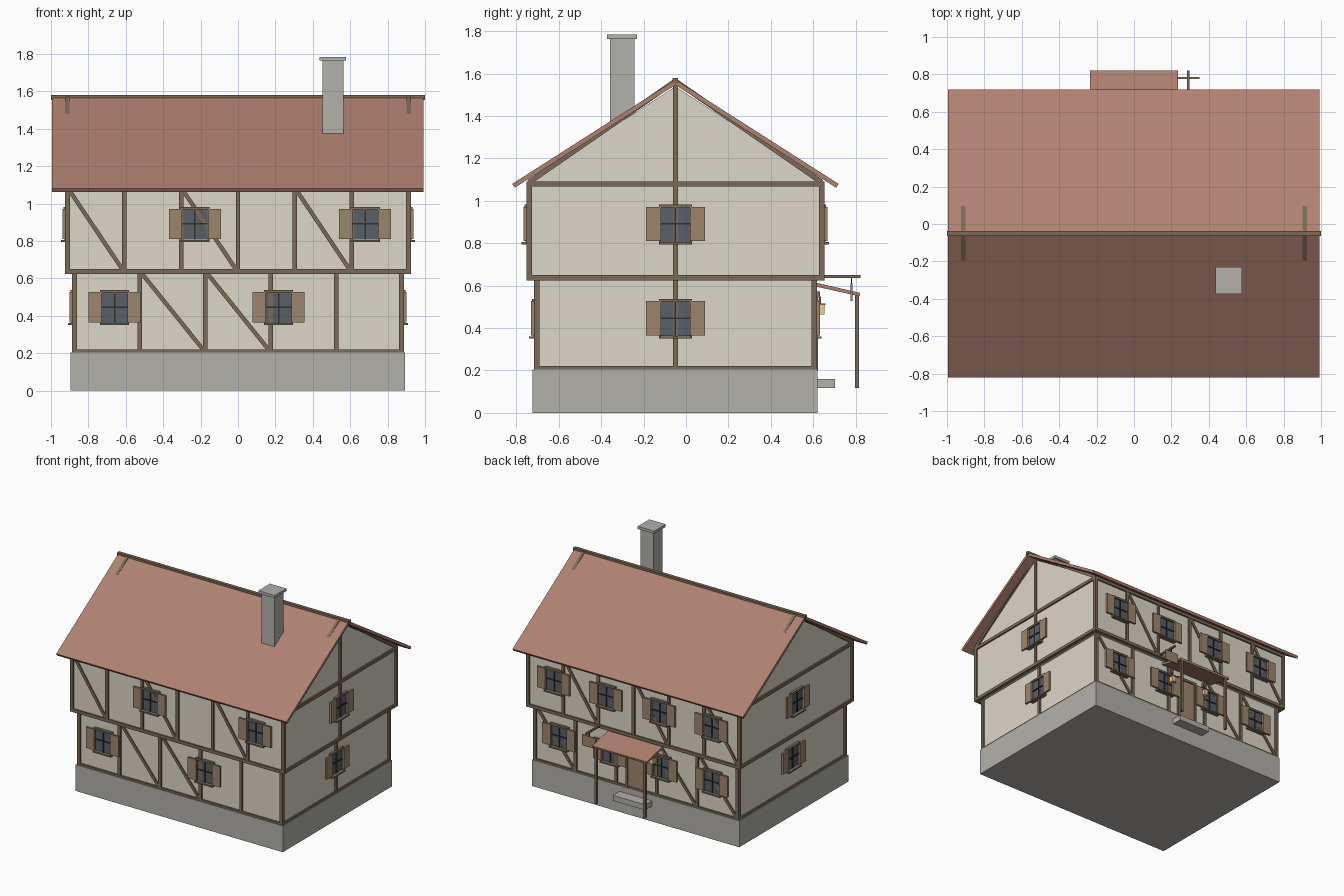
import bpy, bmesh
from math import pi, atan2, hypot
from mathutils import Matrix, Vector

if "Cube" in bpy.data.objects:
    bpy.data.objects.remove(bpy.data.objects["Cube"])

CY = -0.05                     # house axis sits slightly in front of the origin


def material(name, r, g, b):
    m = bpy.data.materials.new(name)
    m.diffuse_color = (r, g, b, 1)
    m.use_nodes = True
    m.node_tree.nodes["Principled BSDF"].inputs["Base Color"].default_value = m.diffuse_color
    return m


STONE = material("stone", 0.45, 0.44, 0.41)
PLASTER = material("plaster", 0.72, 0.68, 0.57)
TIMBER = material("timber", 0.20, 0.145, 0.095)
TILES = material("tiles", 0.43, 0.22, 0.165)
BOARD = material("boards", 0.34, 0.24, 0.155)
GLASS = material("glass", 0.10, 0.115, 0.14)
IRON = material("iron", 0.03, 0.03, 0.03)
LAMP = material("lamp", 0.85, 0.60, 0.28)


def span(x0, x1, y0, y1, z0, z1):
    """Unit-cube matrix filling the given extents."""
    return (Matrix.Translation(((x0 + x1) / 2, (y0 + y1) / 2, (z0 + z1) / 2))
            @ Matrix.Diagonal((x1 - x0, y1 - y0, z1 - z0, 1)))


def beam(u0, z0, u1, z1, d0, d1, w=0.024):
    """Slanted timber in a wall plane, outward is local -y."""
    return (Matrix.Translation(((u0 + u1) / 2, -(d0 + d1) / 2, (z0 + z1) / 2))
            @ Matrix.Rotation(atan2(u1 - u0, z1 - z0), 4, 'Y')
            @ Matrix.Diagonal((w, d1 - d0, hypot(u1 - u0, z1 - z0), 1)))


def finish(name, bm, mat):
    bmesh.ops.recalc_face_normals(bm, faces=bm.faces)
    me = bpy.data.meshes.new(name)
    bm.to_mesh(me)
    bm.free()
    me.materials.append(mat)
    bpy.context.collection.objects.link(bpy.data.objects.new(name, me))


def boxes(name, mat, mats, frame=Matrix()):
    bm = bmesh.new()
    for m in mats:
        bmesh.ops.create_cube(bm, size=1, matrix=frame @ m)
    finish(name, bm, mat)


def prism(name, mat, profile, x0, x1):
    """Extrude a (y, z) profile along x."""
    bm = bmesh.new()
    f = bm.faces.new([bm.verts.new((x0, y, z)) for y, z in profile])
    ext = bmesh.ops.extrude_face_region(bm, geom=[f])["geom"]
    bmesh.ops.translate(bm, vec=Vector((x1 - x0, 0, 0)),
                        verts=[v for v in ext if isinstance(v, bmesh.types.BMVert)])
    finish(name, bm, mat)


def side(angle):
    return Matrix.Translation((0, CY, 0)) @ Matrix.Rotation(angle, 4, 'Z')


SIDES = {"front": side(0), "right": side(pi / 2), "back": side(pi), "left": side(-pi / 2)}
T = 0.012                      # how far timbers stand proud of the plaster
# storey: half width, half depth (plaster), bottom, top
LOW = (0.876, 0.656, 0.20, 0.63)
UPP = (0.912, 0.691, 0.63, 1.09)

# Plinth, plaster walls and gables
boxes("stone_plinth", STONE, [span(-0.895, 0.893, CY - 0.673, CY + 0.671, 0, 0.205)])
boxes("lower_wall", PLASTER, [span(-LOW[0], LOW[0], CY - LOW[1], CY + LOW[1], 0.2, 0.64)])
W = UPP[1]
prism("upper_wall_and_gables", PLASTER,
      [(CY - W, 0.63), (CY + W, 0.63), (CY + W, 1.09), (CY, 1.54), (CY - W, 1.09)],
      -UPP[0], UPP[0])


def corner_frame(name, hx, hy, z0, z1, rails):
    """Corner posts and horizontal rails around a storey."""
    ox, oy, w = hx + T, hy + T, 0.026
    m = []
    for sx in (-1, 1):
        for sy in (-1, 1):
            xs, ys = sorted((sx * ox, sx * (ox - w))), sorted((sy * oy, sy * (oy - w)))
            m.append(span(*xs, *ys, z0, z1))
    for a, b in rails:
        for s in (-1, 1):
            m.append(span(-ox, ox, *sorted((s * oy, s * (oy - w))), a, b))
            m.append(span(*sorted((s * ox, s * (ox - w))), -oy, oy, a, b))
    boxes(name, TIMBER, m, Matrix.Translation((0, CY, 0)))


corner_frame("lower_corner_frame", LOW[0], LOW[1], 0.2, 0.63, [(0.203, 0.22)])
corner_frame("upper_corner_frame", UPP[0], UPP[1], 0.625, 1.09, [(0.625, 0.65), (1.067, 1.092)])


# Posts and diagonal braces of the long walls
def long_wall(name, where, storey, bays, braces, z0, z1):
    hx, d = storey[0] - 0.001, storey[1]
    us = [-hx + 2 * hx * i / bays for i in range(bays + 1)]
    m = [span(u - 0.012, u + 0.012, -d - T + 0.001, -d + 0.01, z0, z1) for u in us[1:-1]]
    for i in braces:
        m.append(beam(us[i] + 0.012, z1, us[i + 1] - 0.012, z0, d - 0.01, d + T - 0.003, 0.022))
    boxes(name, TIMBER, m, SIDES[where])


long_wall("front_lower_timbers", "front", LOW, 5, (1, 2), 0.22, 0.625)
long_wall("front_upper_timbers", "front", UPP, 6, (0, 2, 4), 0.65, 1.067)
long_wall("back_lower_timbers", "back", LOW, 5, (0, 3, 4), 0.22, 0.625)
long_wall("back_upper_timbers", "back", UPP, 6, (1, 3, 5), 0.65, 1.067)

# Gable timbers: rafters on both ends, centre posts on the right end
for where in ("right", "left"):
    d = UPP[0]
    boxes(where + "_gable_rafters", TIMBER,
          [beam(s * 0.69, 1.088, 0, 1.565, d - 0.01, d + T) for s in (-1, 1)], SIDES[where])
boxes("right_centre_posts", TIMBER,
      [span(-0.012, 0.012, -LOW[0] - T, -LOW[0] + 0.01, 0.22, 0.625),
       span(-0.012, 0.012, -UPP[0] - T + 0.001, -UPP[0] + 0.01, 0.65, 1.56)], SIDES["right"])


# Windows with glazing bars, header, sill and open shutters
def window(name, where, u, z, d):
    f = SIDES[where] @ Matrix.Translation((u, -d, z))
    boxes(name + "_glass", GLASS, [span(-0.072, 0.072, -0.008, 0.01, -0.085, 0.085)], f)
    boxes(name + "_bars", IRON, [span(-0.004, 0.004, -0.015, 0, -0.085, 0.085),
                                 span(-0.072, 0.072, -0.015, 0, -0.004, 0.004)], f)
    boxes(name + "_frame", TIMBER, [span(-0.078, 0.078, -0.02, 0, 0.075, 0.09),
                                    span(-0.078, 0.078, -0.034, 0, -0.097, -0.086),
                                    span(-0.078, -0.068, -0.016, 0, -0.088, 0.08),
                                    span(0.068, 0.078, -0.016, 0, -0.088, 0.08)], f)
    boxes(name + "_shutters", BOARD,
          [span(*sorted((s * 0.069, s * 0.139)), -0.026, -0.012, -0.082, 0.08)
           for s in (-1, 1)], f)


ZL, ZU = 0.447, 0.892
layout = [("front", ZL, LOW[1], (-0.66, 0.217)), ("front", ZU, UPP[1], (-0.23, 0.68)),
          ("back", ZL, LOW[1], (-0.66, -0.22, 0.22, 0.66)),
          ("back", ZU, UPP[1], (-0.68, -0.23, 0.23, 0.68))]
for where in ("right", "left"):
    layout += [(where, ZL, LOW[0], (0,)), (where, ZU, UPP[0], (0,))]
for where, z, d, us in layout:
    for i, u in enumerate(us):
        window(f"{where}_{'lower' if z == ZL else 'upper'}_window_{i + 1}", where, u, z, d)

# Main roof, ridge beam and chimney
half = [(-0.77, 1.08), (0, 1.572), (0.77, 1.08), (0.758, 1.062), (0, 1.547), (-0.758, 1.062)]
prism("main_roof", TILES, [(y + CY, z) for y, z in half], -0.995, 0.993)
boxes("ridge_beam", TIMBER, [span(-1, 1, CY - 0.013, CY + 0.013, 1.554, 1.58)])
boxes("chimney", STONE, [span(0.452, 0.564, -0.358, -0.242, 1.3, 1.765),
                         span(0.436, 0.578, -0.373, -0.23, 1.764, 1.785)])

# Back door and step
boxes("door", BOARD, [span(-0.072, 0.072, 0.59, 0.615, 0.2, 0.53)])
boxes("door_frame", TIMBER, [span(-0.088, -0.07, 0.59, 0.623, 0.2, 0.55),
                             span(0.07, 0.088, 0.59, 0.623, 0.2, 0.55),
                             span(-0.088, 0.088, 0.59, 0.623, 0.53, 0.55)])
boxes("door_step", STONE, [span(-0.14, 0.14, 0.61, 0.702, 0.118, 0.16)])

# Porch roof and posts
prism("porch_roof", TILES, [(0.60, 0.617), (0.60, 0.599), (0.818, 0.55), (0.822, 0.566)],
      -0.236, 0.234)
boxes("porch_posts", TIMBER, [span(x - 0.01, x + 0.01, 0.798, 0.815, 0.118, 0.558)
                              for x in (-0.21, 0.21)])

# Lanterns either side of the door
for i, x in enumerate((-0.155, 0.155)):
    boxes(f"lantern_bracket_{i + 1}", TIMBER, [span(x - 0.008, x + 0.008, 0.6, 0.633, 0.545, 0.572),
                                               span(x - 0.003, x + 0.003, 0.628, 0.636, 0.508, 0.55),
                                               span(x - 0.02, x + 0.02, 0.612, 0.658, 0.508, 0.515)])
    boxes(f"lantern_{i + 1}", LAMP, [span(x - 0.017, x + 0.017, 0.618, 0.654, 0.464, 0.509)])

# Hanging sign on its arm
boxes("sign_arm", TIMBER, [span(0.283, 0.297, 0.64, 0.822, 0.637, 0.65)])
boxes("sign_chain", IRON, [span(x - 0.002, x + 0.002, 0.778, 0.782, 0.605, 0.638)
                           for x in (0.286, 0.294)])
boxes("sign_board", BOARD, [span(0.23, 0.35, 0.776, 0.785, 0.527, 0.61)])
